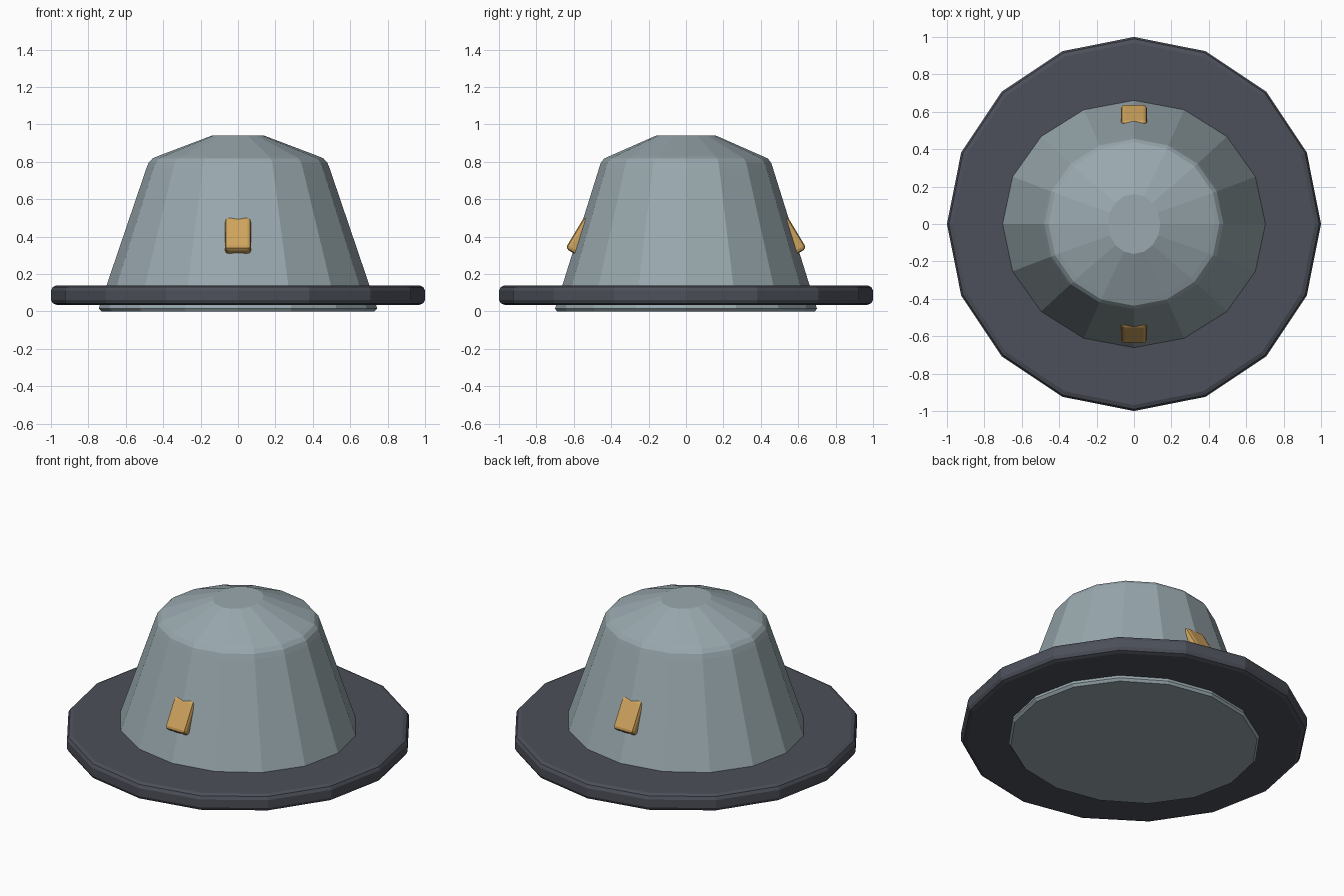
import bpy, bmesh, math
from mathutils import Matrix, Vector

cube = bpy.data.objects.get("Cube")
if cube:
    bpy.data.objects.remove(cube, do_unlink=True)

SIDES = 16


def material(name, rgb):
    mat = bpy.data.materials.new(name)
    mat.use_nodes = True
    mat.diffuse_color = (*rgb, 1)
    for node in mat.node_tree.nodes:
        if node.type == 'BSDF_PRINCIPLED':
            node.inputs["Base Color"].default_value = (*rgb, 1)
    return mat


def add_object(name, bm, mat):
    bmesh.ops.recalc_face_normals(bm, faces=bm.faces)
    mesh = bpy.data.meshes.new(name)
    bm.to_mesh(mesh)
    bm.free()
    mesh.materials.append(mat)
    obj = bpy.data.objects.new(name, mesh)
    bpy.context.collection.objects.link(obj)
    return obj


def stacked_rings(name, rings, mat):
    """Faceted solid through oval rings given as (x radius, y radius, height)."""
    bm = bmesh.new()
    loops = []
    for rx, ry, z in rings:
        angles = [math.tau * i / SIDES for i in range(SIDES)]
        loops.append([bm.verts.new((rx * math.cos(a), ry * math.sin(a), z)) for a in angles])
    for low, high in zip(loops, loops[1:]):
        for i in range(SIDES):
            j = (i + 1) % SIDES
            bm.faces.new((low[i], low[j], high[j], high[i]))
    bm.faces.new(loops[0][::-1])
    bm.faces.new(loops[-1])
    return add_object(name, bm, mat)


def clip(name, side, mat):
    """Bevelled block leaning into the crown; side is -1 for front, 1 for back."""
    width, depth, length = 0.14, 0.09, 0.2
    lean = math.radians(31)
    up = Vector((0, -side * math.sin(lean), math.cos(lean)))
    out = Vector((0, side * math.cos(lean), math.sin(lean)))
    corner = Vector((0, side * 0.645, 0.337))
    bm = bmesh.new()
    bmesh.ops.create_cube(bm, size=1)
    bmesh.ops.scale(bm, vec=(width, depth, length), verts=bm.verts)
    bmesh.ops.bevel(bm, geom=bm.edges[:], offset=0.02, segments=2,
                    profile=0.5, affect='EDGES')
    turn = Matrix.Rotation(side * lean, 4, 'X')
    place = Matrix.Translation(corner + up * length / 2 - out * depth / 2)
    bmesh.ops.transform(bm, matrix=place @ turn, verts=bm.verts)
    add_object(name, bm, mat)


grey = material("pale blue grey", (0.32, 0.395, 0.425))
dark = material("dark slate", (0.072, 0.079, 0.1))
tan = material("golden tan", (0.62, 0.37, 0.11))

# Tapered oval crown with a rounded shoulder and a flat-topped cap
stacked_rings("crown", [
    (0.73, 0.69, 0), (0.745, 0.7, 0.015), (0.49, 0.465, 0.765),
    (0.478, 0.455, 0.795), (0.457, 0.437, 0.818), (0.43, 0.41, 0.83),
    (0.14, 0.16, 0.94)], grey)

# Wide flat brim with softened rim
brim_rings = [(0.968, 0.035), (0.99, 0.043), (1, 0.062),
              (1, 0.112), (0.99, 0.131), (0.968, 0.14)]
stacked_rings("brim", [(r, r, z) for r, z in brim_rings], dark)

# Matching clips on the front and back of the crown
for label, side in (("front_clip", -1), ("back_clip", 1)):
    clip(label, side, tan)
